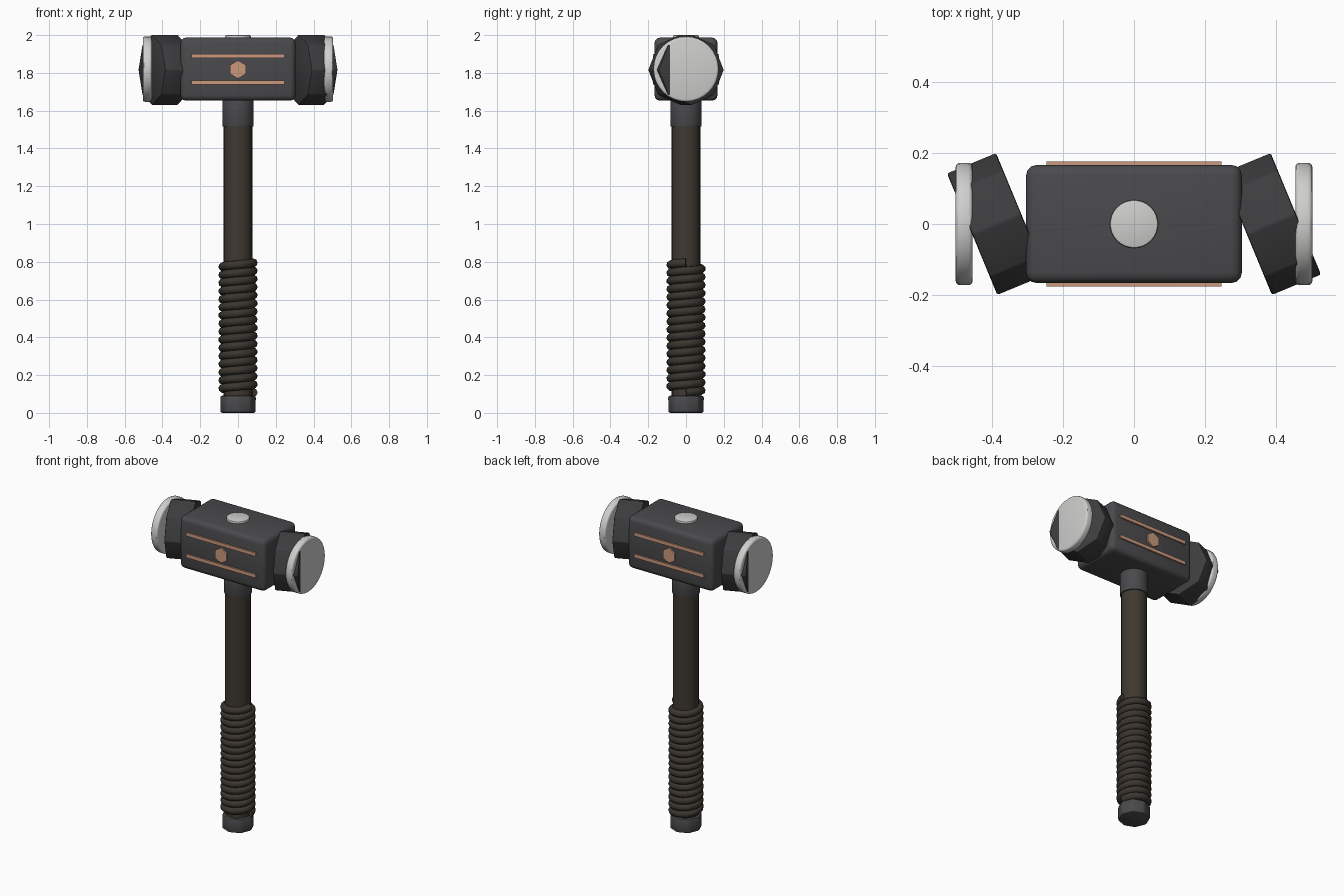
import bpy, math

if "Cube" in bpy.data.objects:
    bpy.data.objects.remove(bpy.data.objects["Cube"])

HEAD_Z = 1.816


def material(name, rgb):
    m = bpy.data.materials.new(name)
    m.diffuse_color = (*rgb, 1)
    m.use_nodes = True
    m.node_tree.nodes["Principled BSDF"].inputs["Base Color"].default_value = m.diffuse_color
    return m


STEEL = material("dark_steel", (0.068, 0.068, 0.073))
COLLAR = material("charcoal_steel", (0.046, 0.046, 0.049))
SILVER = material("polished_silver", (0.62, 0.62, 0.61))
COPPER = material("copper", (0.60, 0.32, 0.21))
WOOD = material("dark_wood", (0.050, 0.040, 0.030))
LEATHER = material("grip_leather", (0.044, 0.036, 0.028))


def finish(ob, name, mat, bevel=0, segments=2, angle=30):
    ob.name = name
    ob.data.materials.append(mat)
    bpy.ops.object.transform_apply(location=False, rotation=False, scale=True)
    if bevel:
        b = ob.modifiers.new("bevel", 'BEVEL')
        b.width, b.segments, b.limit_method = bevel, segments, 'ANGLE'
        b.angle_limit = math.radians(30)
        bpy.ops.object.modifier_apply(modifier=b.name)
    bpy.ops.object.shade_smooth_by_angle(angle=math.radians(angle))
    return ob


def box(name, mat, loc, size, bevel=0, segments=2):
    bpy.ops.mesh.primitive_cube_add(size=1, location=loc)
    ob = bpy.context.object
    ob.scale = size
    return finish(ob, name, mat, bevel, segments)


def cyl(name, mat, loc, r, depth, sides=32, rot=(0, 0, 0), bevel=0, segments=2):
    bpy.ops.mesh.primitive_cylinder_add(vertices=sides, radius=r, depth=depth,
                                        location=loc, rotation=rot)
    return finish(bpy.context.object, name, mat, bevel, segments)


# Head block and top plug
box("head_block", STEEL, (0, 0, 1.82), (0.61, 0.334, 0.334), 0.03, 3)
cyl("top_plug", SILVER, (0, 0, 1.98), 0.068, 0.04, bevel=0.005)

# Twisted octagonal collars and round striking faces
for s, side in ((-1, "left"), (1, "right")):
    cyl(side + "_collar", COLLAR, (s * 0.388, 0, HEAD_Z), 0.187, 0.15, 8,
        (0, math.pi / 2, math.radians(22.5)), 0.006, 2)
    cyl(side + "_striking_face", SILVER, (s * 0.48, 0, 1.82), 0.173, 0.048, 32,
        (0, math.pi / 2, 0), 0.012, 3)

# Copper inlay strips and hexagon badges on both long sides
for s, side in ((-1, "front"), (1, "back")):
    for z, level in ((1.75, "lower"), (1.889, "upper")):
        box(f"{side}_{level}_strip", COPPER, (0, s * 0.17, z), (0.494, 0.012, 0.022))
    cyl(side + "_hexagon", COPPER, (0, s * 0.17, HEAD_Z + 0.002), 0.048, 0.014, 6,
        (math.pi / 2, 0, 0))

# Handle, ferrule and pommel
cyl("handle", WOOD, (0, 0, 0.83), 0.076, 1.5, 16)
cyl("ferrule", STEEL, (0, 0, 1.595), 0.083, 0.16, 24, bevel=0.006)
cyl("pommel", STEEL, (0, 0, 0.046), 0.096, 0.092, 8, bevel=0.012)

# Wrapped grip: a helix with a round cross-section
turns, steps, z0, z1 = 16, 20, 0.108, 0.795
curve = bpy.data.curves.new("grip_wrap", 'CURVE')
curve.dimensions = '3D'
curve.bevel_depth, curve.bevel_resolution, curve.use_fill_caps = 0.023, 2, True
n = turns * steps + 1
spline = curve.splines.new('POLY')
spline.points.add(n - 1)
for i, p in enumerate(spline.points):
    a = 2 * math.pi * i / steps
    p.co = (0.081 * math.cos(a), 0.081 * math.sin(a), z0 + (z1 - z0) * i / (n - 1), 1)
grip = bpy.data.objects.new("grip_wrap", curve)
bpy.context.collection.objects.link(grip)
bpy.ops.object.select_all(action='DESELECT')
grip.select_set(True)
bpy.context.view_layer.objects.active = grip
bpy.ops.object.convert(target='MESH')
finish(bpy.context.object, "grip_wrap", LEATHER, angle=60)
